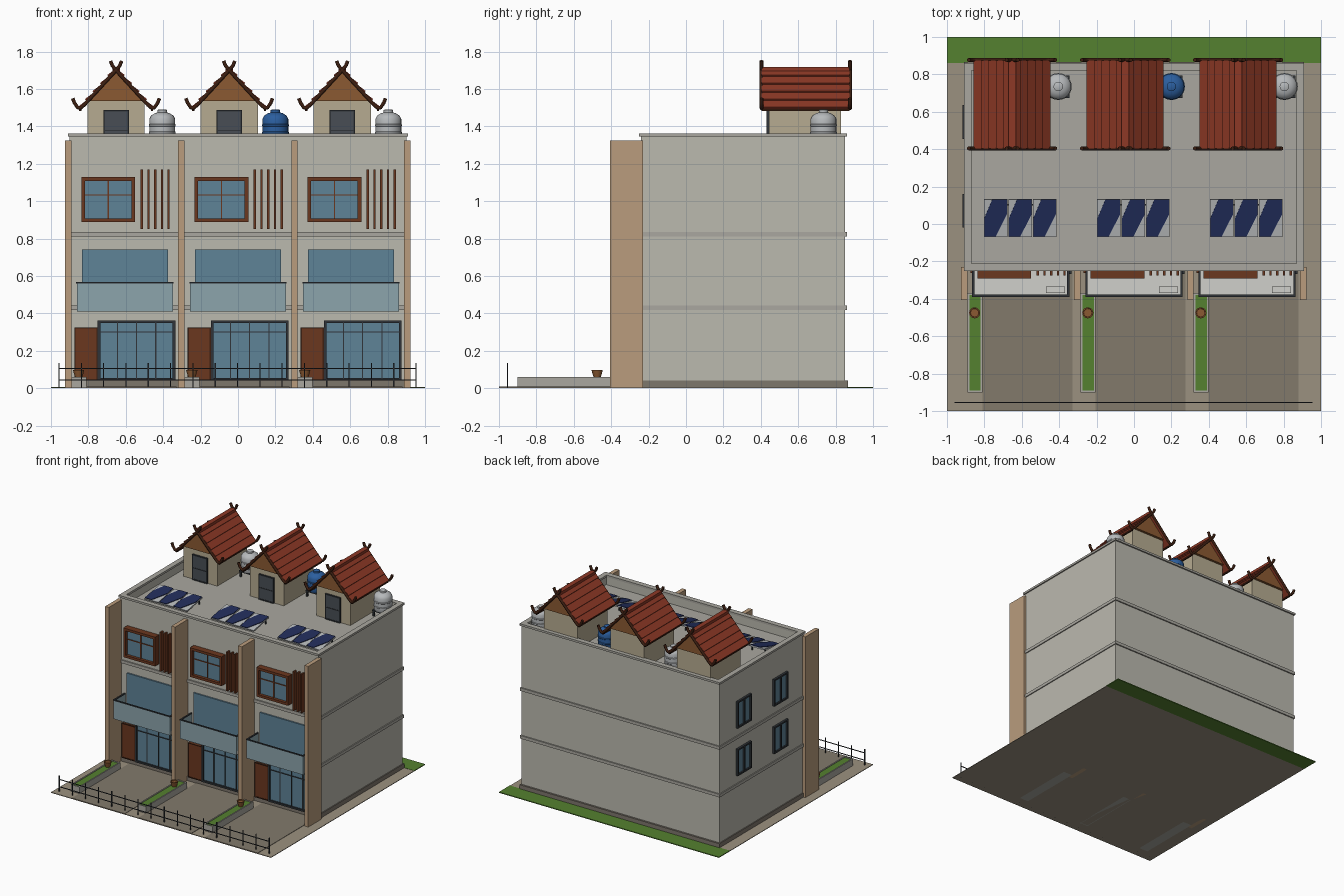
import bpy, bmesh
from math import sin, cos, pi, radians

if "Cube" in bpy.data.objects:
    bpy.data.objects.remove(bpy.data.objects["Cube"])


def mat(name, hexa):
    m = bpy.data.materials.get(name) or bpy.data.materials.new(name)
    rgb = [int(hexa[i:i + 2], 16) / 255 for i in (0, 2, 4)]
    m.diffuse_color = [c ** 2.2 for c in rgb] + [1]
    m.use_nodes = True
    m.node_tree.nodes["Principled BSDF"].inputs["Base Color"].default_value = m.diffuse_color
    return m


WALL = mat("wall", "bab8ad"); CONC = mat("concrete", "a8a69e"); TAN = mat("tan", "b89b7c")
BASE = mat("plinth", "7d766c"); PAVE = mat("paving", "9a907f"); DRIVE = mat("drive", "81796b")
GRASS = mat("grass", "558033"); GLASS = mat("glass", "5f8296"); RAIL = mat("rail_glass", "8ba3ab")
DARK = mat("dark_metal", "33373b"); WOOD = mat("wood", "6b3a24"); BARGE = mat("dark_wood", "3f2418")
GABLE = mat("gable_wood", "8a5a35"); TILE = mat("roof_tile", "8c3b2a"); ROOM = mat("room", "b5aa90")
DOOR = mat("grey_door", "4a4f55"); SOLAR = mat("solar", "26305a"); STEEL = mat("steel", "b5b8ba")
BLUE = mat("blue_tank", "2f5f9e"); WHITE = mat("light_floor", "cfcfca"); POT = mat("pot", "8a5a35")


def finish(name, bm, m, smooth=False):
    bmesh.ops.recalc_face_normals(bm, faces=bm.faces)
    me = bpy.data.meshes.new(name)
    bm.to_mesh(me)
    bm.free()
    me.materials.append(m)
    if smooth:
        me.polygons.foreach_set("use_smooth", [True] * len(me.polygons))
        me.set_sharp_from_angle(angle=radians(35))
    ob = bpy.data.objects.new(name, me)
    bpy.context.collection.objects.link(ob)
    return ob


def boxes(name, m, *dims):
    """Boxes given as (x0, x1, y0, y1, z0, z1), joined in one object."""
    bm = bmesh.new()
    for a in dims:
        vs = bmesh.ops.create_cube(bm, size=1)["verts"]
        for v in vs:
            v.co = [(a[2 * i] + a[2 * i + 1]) / 2 + v.co[i] * (a[2 * i + 1] - a[2 * i]) for i in range(3)]
    return finish(name, bm, m)


def prism(name, m, pts, y0, y1):
    """Outline in x,z pushed along y."""
    bm = bmesh.new()
    f = bm.faces.new([bm.verts.new((x, y0, z)) for x, z in pts])
    new = bmesh.ops.extrude_face_region(bm, geom=[f])["geom"]
    bmesh.ops.translate(bm, vec=(0, y1 - y0, 0), verts=[g for g in new if isinstance(g, bmesh.types.BMVert)])
    return finish(name, bm, m)


def lathe(name, m, prof, x, y, n=24):
    bm = bmesh.new()
    rings = [[bm.verts.new((x + r * cos(2 * pi * k / n), y + r * sin(2 * pi * k / n), z)) for k in range(n)]
             for r, z in prof]
    for a, b in zip(rings, rings[1:]):
        for k in range(n):
            bm.faces.new((a[k], a[(k + 1) % n], b[(k + 1) % n], b[k]))
    bm.faces.new(rings[0])
    bm.faces.new(rings[-1])
    return finish(name, bm, m, True)


def frame(x0, x1, y0, y1, z0, z1, t):
    return [(x0, x1, y0, y1, z0, z0 + t), (x0, x1, y0, y1, z1 - t, z1),
            (x0, x0 + t, y0, y1, z0, z1), (x1 - t, x1, y0, y1, z0, z1)]


def ring(x, y0, y1, z0, z1, t):
    return [(-x, x, y0, y0 + t, z0, z1), (-x, x, y1 - t, y1, z0, z1),
            (-x, -x + t, y0, y1, z0, z1), (x - t, x, y0, y1, z0, z1)]


def barge(name, cx, y):
    """Crossed gable boards with upturned eave ends."""
    cu = bpy.data.curves.new(name, "CURVE")
    cu.dimensions = "3D"
    cu.bevel_depth = 0.011
    cu.bevel_resolution = 1
    cu.use_fill_caps = True
    path = [(-0.03, 1.75), (-0.02, 1.725), (0, 1.70), (0.17, 1.515), (0.19, 1.497), (0.205, 1.5), (0.222, 1.525), (0.232, 1.55)]
    for s in (-1, 1):
        sp = cu.splines.new("POLY")
        sp.points.add(len(path) - 1)
        for p, (x, z) in zip(sp.points, path):
            p.co = (cx + s * x, y, z, 1)
    cu.materials.append(BARGE)
    bpy.context.collection.objects.link(bpy.data.objects.new(name, cu))


# Ground
boxes("ground", PAVE, (-1, 1, -1, 0.86, 0, 0.005))
boxes("back_lawn", GRASS, (-1, 1, 0.86, 1, 0, 0.007))

# Main block, parapet and bands
ROOF = 1.28
boxes("main_block", WALL, (-0.9, 0.9, -0.24, 0.85, 0.005, ROOF - 0.005))
boxes("roof_deck", CONC, (-0.875, 0.875, -0.215, 0.825, ROOF - 0.005, ROOF))
boxes("parapet", WALL, *ring(0.9, -0.24, 0.85, ROOF - 0.005, 1.345, 0.025))
boxes("parapet_cap", CONC, *ring(0.91, -0.252, 0.862, 1.345, 1.362, 0.042))
boxes("floor_bands", CONC, *[(-0.908, 0.908, -0.25, 0.86, z, z + 0.025) for z in (0.418, 0.81)])
boxes("plinth", BASE, (-0.908, 0.908, -0.25, 0.865, 0.005, 0.04))
boxes("fin_columns", TAN, *[(x - 0.017, x + 0.017, -0.405, -0.23, 0, 1.325) for x in (-0.907, -0.304, 0.302, 0.905)])

# Left side windows
for y in (0.07, 0.545):
    for z in (0.62, 1.01):
        boxes("side_window_glass", GLASS, (-0.906, -0.895, y - 0.08, y + 0.08, z - 0.1, z + 0.1))
        boxes("side_window_frame", DARK, *[(-0.918, -0.895, y + a, y + b, z + c, z + d) for a, b, c, d in (
            (-0.09, 0.09, -0.11, -0.097), (-0.09, 0.09, 0.097, 0.11), (-0.09, -0.077, -0.11, 0.11),
            (0.077, 0.09, -0.11, 0.11), (-0.006, 0.006, -0.11, 0.11))])

for i, cx in enumerate((-0.605, 0, 0.604)):
    def B(name, m, *dims):
        return boxes(name, m, *[(d[0] + cx, d[1] + cx) + tuple(d[2:]) for d in dims])

    # Driveway and planter
    B("driveway", DRIVE, (-0.205, 0.275, -1, -0.25, 0.004, 0.008))
    B("planter", CONC, *frame(-0.285, -0.205, -0.9, -0.37, 0, 0.06, 0.0001)[:1],
      (-0.285, -0.275, -0.9, -0.37, 0, 0.06), (-0.215, -0.205, -0.9, -0.37, 0, 0.06),
      (-0.285, -0.205, -0.9, -0.89, 0, 0.06), (-0.285, -0.205, -0.38, -0.37, 0, 0.06))
    B("planter_grass", GRASS, (-0.276, -0.214, -0.891, -0.379, 0.002, 0.055))
    lathe("flower_pot", POT, [(0.018, 0.055), (0.028, 0.088), (0.03, 0.097), (0.024, 0.097), (0.022, 0.09)], cx - 0.247, -0.475, 12)

    # Ground floor door and sliding glass
    B("front_door", WOOD, (-0.27, -0.145, -0.258, -0.235, 0.04, 0.325))
    B("door_panels", BARGE, *frame(-0.27, -0.145, -0.262, -0.235, 0.04, 0.325, 0.007))
    B("slider_glass", GLASS, (-0.135, 0.265, -0.255, -0.235, 0.045, 0.355))
    B("slider_frame", DARK, *frame(-0.145, 0.27, -0.268, -0.235, 0.04, 0.362, 0.014),
      *[(x - 0.003, x + 0.003, -0.261, -0.235, 0.05, 0.35) for x in (-0.04, 0.062, 0.165)],
      (-0.14, 0.265, -0.261, -0.235, 0.297, 0.303))

    # Balcony
    B("balcony_door_glass", GLASS, (-0.23, 0.23, -0.252, -0.235, 0.445, 0.742))
    B("balcony_floor", WHITE, (-0.255, 0.257, -0.38, -0.24, 0.412, 0.44))
    B("balcony_glass", RAIL, (-0.257, 0.257, -0.386, -0.378, 0.41, 0.562),
      (-0.257, -0.249, -0.386, -0.24, 0.41, 0.562), (0.249, 0.257, -0.386, -0.24, 0.41, 0.562))
    B("balcony_rail", DARK, (-0.26, 0.26, -0.389, -0.377, 0.56, 0.568),
      (-0.26, -0.248, -0.389, -0.24, 0.56, 0.568), (0.248, 0.26, -0.389, -0.24, 0.56, 0.568))
    B("cooling_unit", WHITE, (0.135, 0.235, -0.37, -0.335, 0.44, 0.51))

    # Top floor window and slats
    B("top_window_glass", GLASS, (-0.22, 0.045, -0.268, -0.235, 0.9, 1.115))
    B("top_window_frame", WOOD, *frame(-0.233, 0.055, -0.292, -0.235, 0.888, 1.128, 0.02),
      (-0.092, -0.086, -0.274, -0.235, 0.9, 1.12), (-0.22, 0.045, -0.274, -0.235, 1.03, 1.036))
    B("wood_slats", WOOD, *[(x - 0.006, x + 0.006, -0.275, -0.235, 0.85, 1.17) for x in (0.09, 0.126, 0.162, 0.198, 0.234)])

    # Solar panels, tilted to the front
    for x in (-0.135, -0.003, 0.127):
        p = boxes("solar_frame", STEEL, (-0.063, 0.063, -0.102, 0.102, -0.006, 0.004))
        c = prism("solar_cells", SOLAR, [(-0.06, 0.1), (0, 0.1), (0.06, -0.02), (0.06, -0.1), (-0.018, -0.1), (-0.06, 0)], -0.004, 0.004)
        for o, tilt in ((p, 10), (c, 100)):
            o.location = (cx + x, 0.032, ROOF + 0.03 + (0.005 if o is c else 0))
            o.rotation_euler.x = radians(tilt)
    B("solar_legs", DARK, *[(x - 0.004, x + 0.004, 0.1, 0.108, ROOF, ROOF + 0.038) for x in (-0.19, -0.07, 0.06, 0.18)])

    # Rooftop stair room with door
    rx = cx - 0.047
    boxes("stair_room", ROOM, (rx - 0.153, rx + 0.153, 0.444, 0.83, ROOF, 1.535))
    boxes("stair_door", DOOR, (rx - 0.065, rx + 0.065, 0.434, 0.45, ROOF, 1.485))
    boxes("stair_door_trim", DARK, *frame(rx - 0.068, rx + 0.068, 0.43, 0.45, ROOF, 1.488, 0.008),
          (rx - 0.06, rx + 0.06, 0.431, 0.45, 1.375, 1.381))
    prism("gable", GABLE, [(rx - 0.16, 1.535), (rx + 0.16, 1.535), (rx, 1.70)], 0.425, 0.85)

    # Tiled roof, stepped rows
    half = []
    for k in range(5):
        a, b = k / 5, (k + 1) / 5
        half += [(0.2 * a, 1.71 - 0.215 * a), (0.2 * b + 0.006, 1.71 - 0.215 * b + 0.008)]
    under = [(0.192, 1.486), (0, 1.69)]
    prof = half + under[:1]
    prism("tiled_roof", TILE, [(rx + x, z) for x, z in prof] + [(rx, 1.69)] + [(rx - x, z) for x, z in reversed(prof[1:])], 0.405, 0.875)
    boxes("ridge_cap", TILE, (rx - 0.02, rx + 0.02, 0.405, 0.875, 1.695, 1.718))
    boxes("eave_boards", BARGE, *[(rx + s * 0.192 - 0.006, rx + s * 0.192 + 0.006, 0.405, 0.875, 1.482, 1.497) for s in (-1, 1)])
    for y in (0.404, 0.877):
        barge("barge_boards", rx, y)

    # Water tank on a stand
    tx, ty = cx + 0.2, 0.735
    boxes("tank_stand", DARK, (tx - 0.06, tx + 0.06, ty - 0.06, ty + 0.06, 1.32, 1.33),
          *[(tx + a - 0.007, tx + a + 0.007, ty + b - 0.007, ty + b + 0.007, ROOF, 1.32) for a in (-0.05, 0.05) for b in (-0.05, 0.05)])
    lathe("water_tank", BLUE if i == 1 else STEEL,
          [(0.066, 1.33), (0.069, 1.335), (0.069, 1.36), (0.072, 1.363), (0.072, 1.369), (0.069, 1.372), (0.069, 1.4),
           (0.072, 1.403), (0.072, 1.409), (0.069, 1.412), (0.069, 1.44), (0.06, 1.457), (0.04, 1.47), (0.025, 1.474),
           (0.025, 1.487), (0.02, 1.49)], tx, ty)

# Front fence
boxes("fence", DARK, (-0.96, 0.955, -0.957, -0.951, 0.102, 0.107), (-0.96, 0.955, -0.957, -0.951, 0.042, 0.047),
      *[(x - 0.003, x + 0.003, -0.957, -0.951, 0, 0.135) for x in [-0.957 + 1.909 * k / 16 for k in range(17)]])
